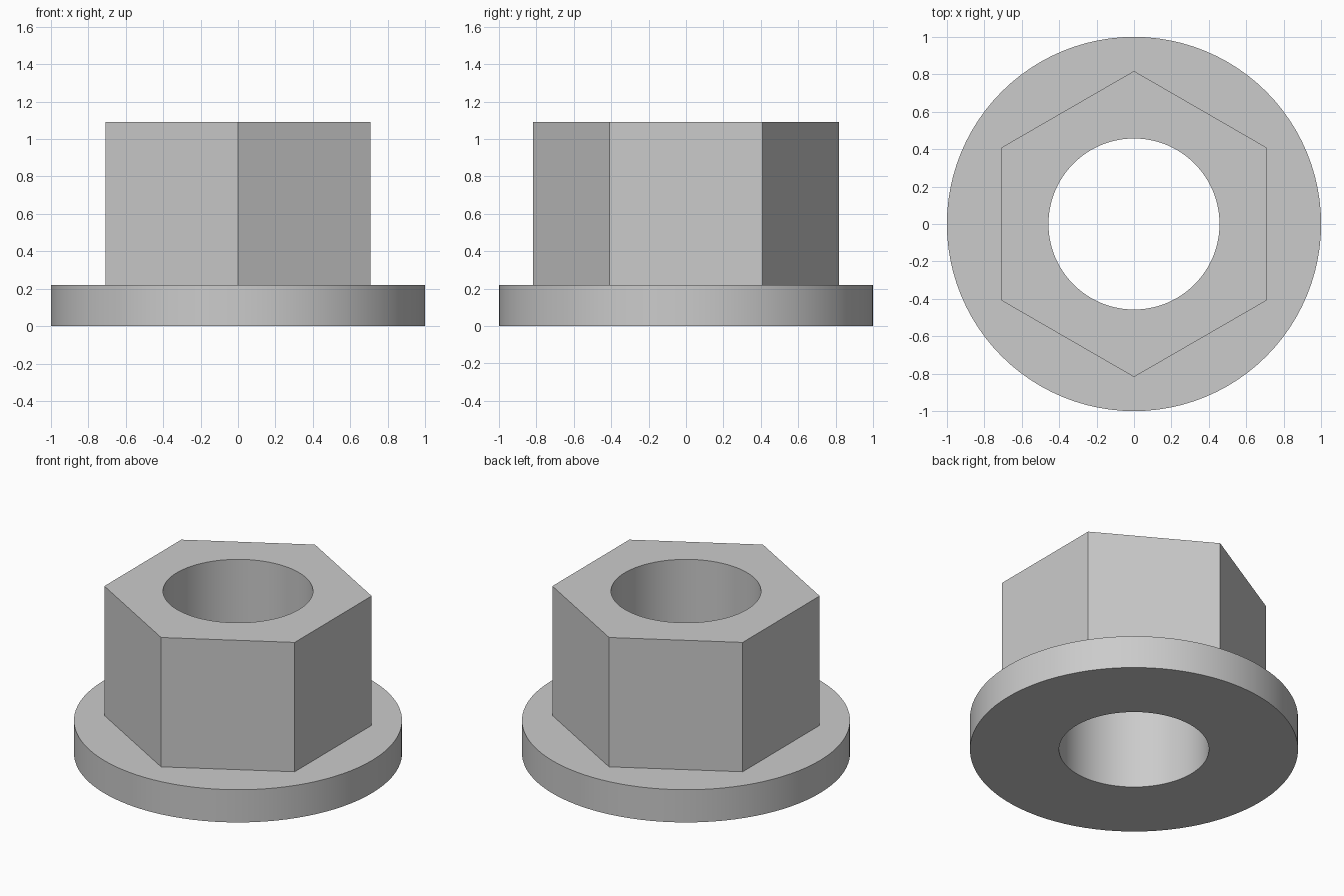
import bpy
import bmesh
from math import cos, pi, radians, sin

cube = bpy.data.objects.get("Cube")
if cube:
    bpy.data.objects.remove(cube, do_unlink=True)

SEGMENTS = 96
BORE, FLANGE, HEX_FLAT = 0.457, 1.0, 0.708
FLANGE_TOP, HEIGHT = 0.22, 1.09

# Plain grey metal
metal = bpy.data.materials.new("grey_metal")
metal.use_nodes = True
colour = (0.6, 0.6, 0.6, 1)
metal.diffuse_color = colour
metal.node_tree.nodes["Principled BSDF"].inputs["Base Color"].default_value = colour


def circle(radius):
    return lambda angle: radius


def hexagon(flat):
    # Radius of a hexagon with flats facing left and right
    return lambda angle: flat / cos((angle + pi / 6) % (pi / 3) - pi / 6)


def ring(bm, outline, z):
    angles = [2 * pi * i / SEGMENTS for i in range(SEGMENTS)]
    return [bm.verts.new((outline(a) * cos(a), outline(a) * sin(a), z)) for a in angles]


# Closed section: flange, hexagonal body, then back down the bore
bm = bmesh.new()
rings = [
    ring(bm, circle(BORE), 0),
    ring(bm, circle(FLANGE), 0),
    ring(bm, circle(FLANGE), FLANGE_TOP),
    ring(bm, hexagon(HEX_FLAT), FLANGE_TOP),
    ring(bm, hexagon(HEX_FLAT), HEIGHT),
    ring(bm, circle(BORE), HEIGHT),
]
for k, lower in enumerate(rings):
    upper = rings[(k + 1) % len(rings)]
    for i in range(SEGMENTS):
        j = (i + 1) % SEGMENTS
        bm.faces.new((lower[i], lower[j], upper[j], upper[i]))
bmesh.ops.recalc_face_normals(bm, faces=bm.faces[:])

mesh = bpy.data.meshes.new("flanged_hex_nut")
bm.to_mesh(mesh)
bm.free()
mesh.materials.append(metal)
nut = bpy.data.objects.new("flanged_hex_nut", mesh)
bpy.context.collection.objects.link(nut)

# Smooth round walls, crisp corners
bpy.ops.object.select_all(action="DESELECT")
nut.select_set(True)
bpy.context.view_layer.objects.active = nut
bpy.ops.object.shade_smooth_by_angle(angle=radians(30))
